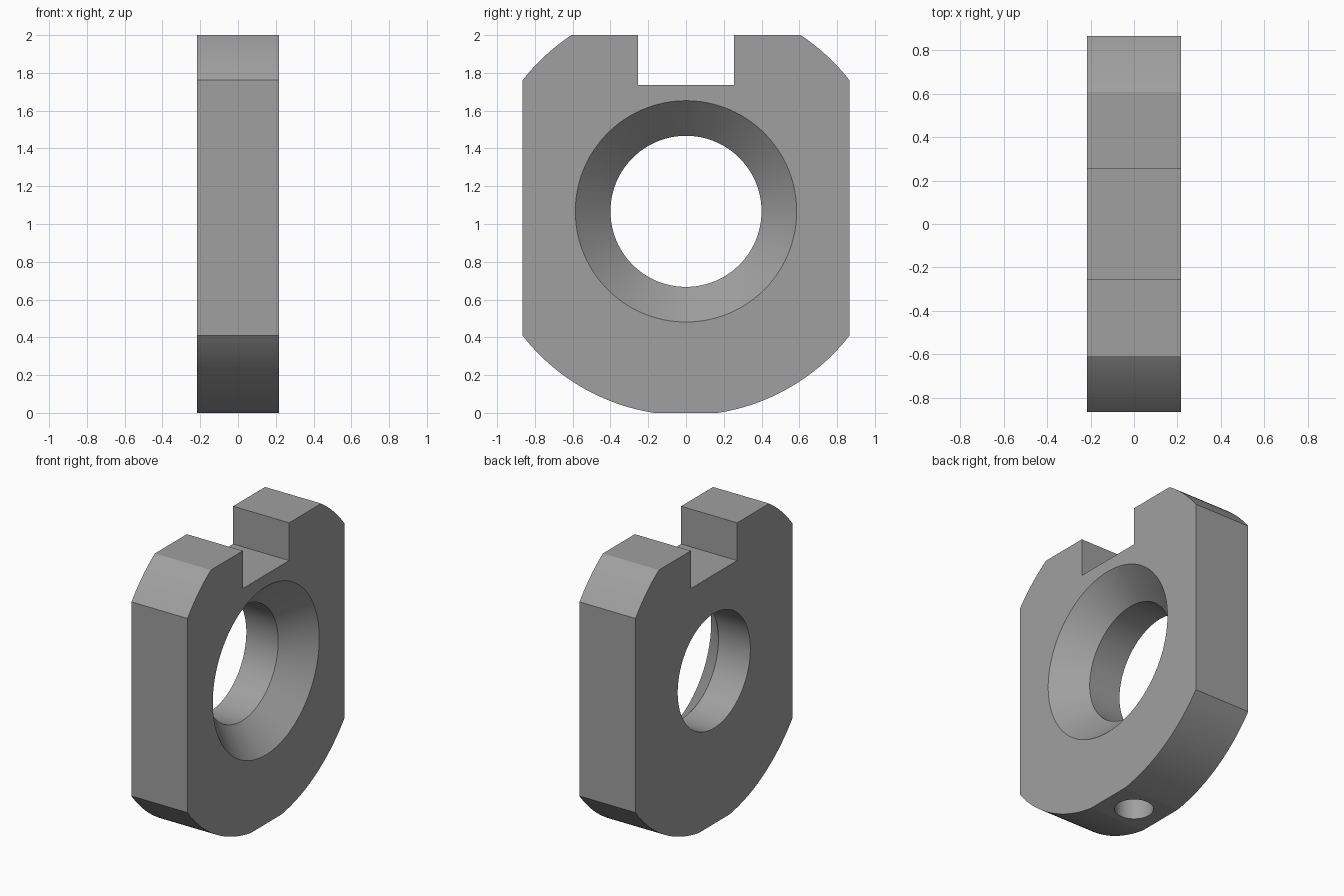
import bpy, bmesh, math
from mathutils import Matrix

if "Cube" in bpy.data.objects:
    bpy.data.objects.remove(bpy.data.objects["Cube"])

HALF_T = 0.216                 # half thickness along x
HALF_W = 0.865                 # half width along y
ARC_Z, ARC_R = 1.085, 1.098    # outer rounding
BORE_Z, BORE_R, SINK_R = 1.067, 0.40, 0.586
NOTCH_W, NOTCH_Z = 0.255, 1.737

grey = bpy.data.materials.new("mid_grey")
grey.diffuse_color = (0.35, 0.35, 0.35, 1)
grey.use_nodes = True
grey.node_tree.nodes["Principled BSDF"].inputs["Base Color"].default_value = grey.diffuse_color


def make_object(name, bm):
    bmesh.ops.recalc_face_normals(bm, faces=bm.faces)
    mesh = bpy.data.meshes.new(name)
    bm.to_mesh(mesh)
    bm.free()
    mesh.materials.append(grey)
    obj = bpy.data.objects.new(name, mesh)
    bpy.context.collection.objects.link(obj)
    return obj


def arc(y0, z0, y1, z1, n):
    """Points on the outer rounding between two corners."""
    a0 = math.atan2(z0 - ARC_Z, y0)
    a1 = math.atan2(z1 - ARC_Z, y1)
    pts = [(y0, z0)]
    for i in range(1, n):
        a = a0 + (a1 - a0) * i / n
        pts.append((ARC_R * math.cos(a), ARC_Z + ARC_R * math.sin(a)))
    return pts + [(y1, z1)]


def revolve(name, profile, segments, matrix):
    """Solid of revolution about local z from (radius, height) points."""
    bm = bmesh.new()
    rings = []
    for r, h in profile:
        rings.append([bm.verts.new((r * math.cos(t), r * math.sin(t), h))
                      for t in (2 * math.pi * i / segments for i in range(segments))])
    for a, b in zip(rings, rings[1:]):
        for i in range(segments):
            j = (i + 1) % segments
            bm.faces.new((a[i], a[j], b[j], b[i]))
    bm.faces.new(rings[0])
    bm.faces.new(rings[-1])
    bm.transform(matrix)
    obj = make_object(name, bm)
    obj.hide_render = True
    return obj


# Plate: right half outline from bottom to notch, mirrored to the left
side_dz = math.sqrt(ARC_R ** 2 - HALF_W ** 2)
bottom_y = math.sqrt(ARC_R ** 2 - ARC_Z ** 2)
top_y = math.sqrt(ARC_R ** 2 - (2 - ARC_Z) ** 2)
half = arc(bottom_y, 0, HALF_W, ARC_Z - side_dz, 24)
half += arc(HALF_W, ARC_Z + side_dz, top_y, 2, 12)
half += [(NOTCH_W, 2), (NOTCH_W, NOTCH_Z)]
outline = half + [(-y, z) for y, z in reversed(half)]

bm = bmesh.new()
face = bm.faces.new([bm.verts.new((-HALF_T, y, z)) for y, z in outline])
ext = bmesh.ops.extrude_face_region(bm, geom=[face])
bmesh.ops.translate(bm, vec=(2 * HALF_T, 0, 0),
                    verts=[v for v in ext["geom"] if isinstance(v, bmesh.types.BMVert)])
plate = make_object("notched_plate", bm)

# Countersunk bore through the plate, wide on the right face
over = 0.05
bore = revolve("bore_cutter",
               [(BORE_R, -HALF_T - over), (BORE_R, HALF_T - (SINK_R - BORE_R)),
                (SINK_R + over, HALF_T + over)], 96,
               Matrix.Translation((0, 0, BORE_Z)) @ Matrix.Rotation(math.pi / 2, 4, 'Y'))

# Blind hole in the underside
pin = revolve("pin_hole_cutter", [(0.123, -0.1), (0.123, 0.35)], 64, Matrix())

# Apply the cuts
bpy.context.view_layer.objects.active = plate
plate.select_set(True)
for cutter in (bore, pin):
    mod = plate.modifiers.new(cutter.name, 'BOOLEAN')
    mod.operation = 'DIFFERENCE'
    mod.solver = 'EXACT'
    mod.object = cutter
    bpy.ops.object.modifier_apply(modifier=mod.name)
    bpy.data.objects.remove(cutter)

bpy.ops.object.shade_smooth_by_angle(angle=math.radians(8))
